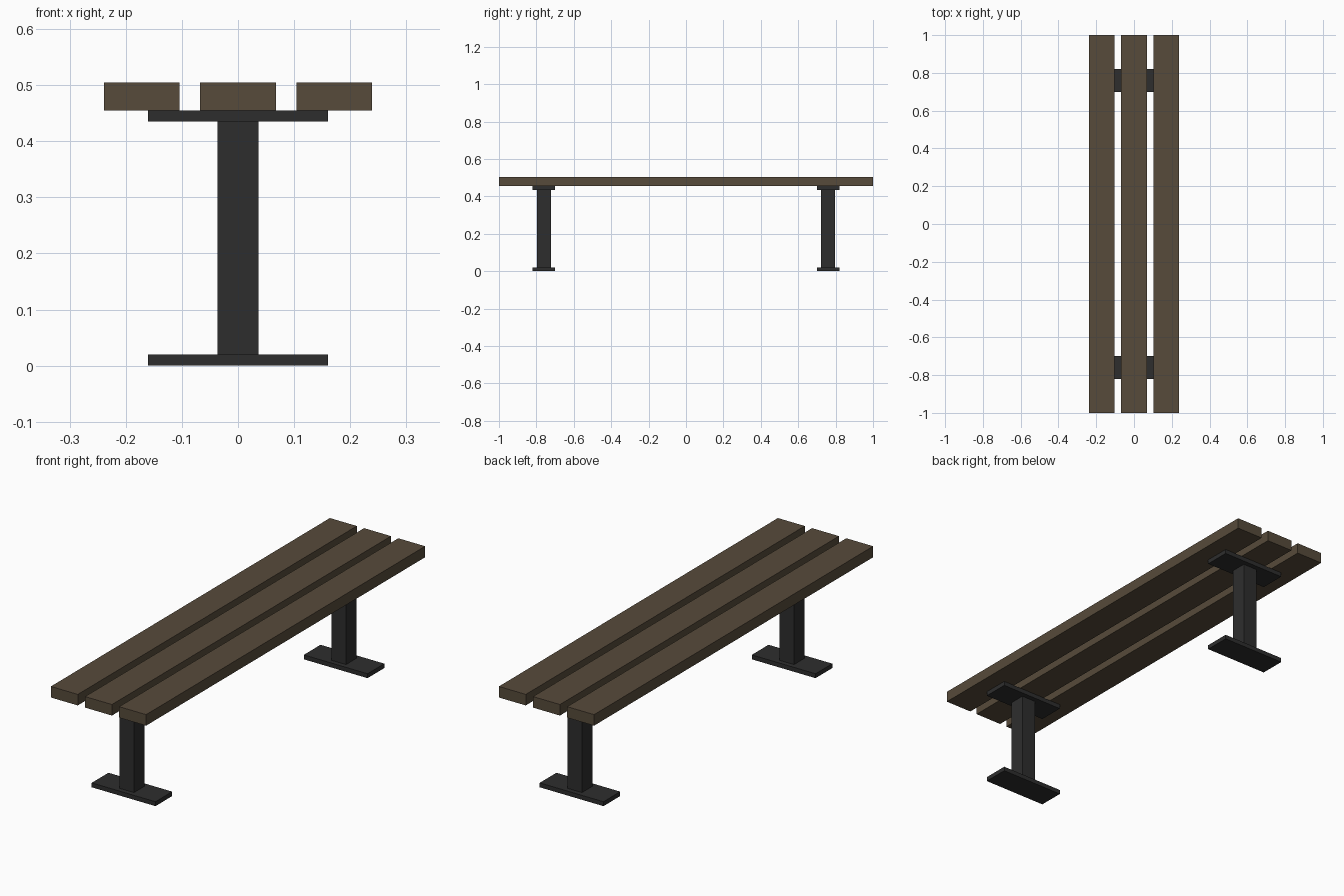
import bpy

if "Cube" in bpy.data.objects:
    bpy.data.objects.remove(bpy.data.objects["Cube"])


def material(name, colour):
    m = bpy.data.materials.new(name)
    m.diffuse_color = (*colour, 1.0)
    m.use_nodes = True
    m.node_tree.nodes["Principled BSDF"].inputs["Base Color"].default_value = m.diffuse_color
    return m


wood = material("brown wood", (0.095, 0.070, 0.043))
metal = material("dark metal", (0.027, 0.027, 0.027))


def box(name, centre, size, mat):
    bpy.ops.mesh.primitive_cube_add(size=1, location=centre)
    ob = bpy.context.object
    ob.name = name
    ob.scale = size
    bpy.ops.object.transform_apply(location=False, rotation=False, scale=True)
    ob.data.materials.append(mat)
    return ob


# Three seat planks
for side, x in (("left", -0.1715), ("middle", 0), ("right", 0.1715)):
    box(f"{side}_seat_plank", (x, 0, 0.48), (0.135, 2.0, 0.05), wood)

# Two pedestal legs: foot plate, post and top plate
for end, y in (("front", -0.76), ("back", 0.76)):
    box(f"{end}_foot_plate", (0, y, 0.01), (0.32, 0.12, 0.02), metal)
    box(f"{end}_leg_post", (0, y, 0.2275), (0.073, 0.075, 0.415), metal)
    box(f"{end}_top_plate", (0, y, 0.445), (0.32, 0.12, 0.02), metal)
